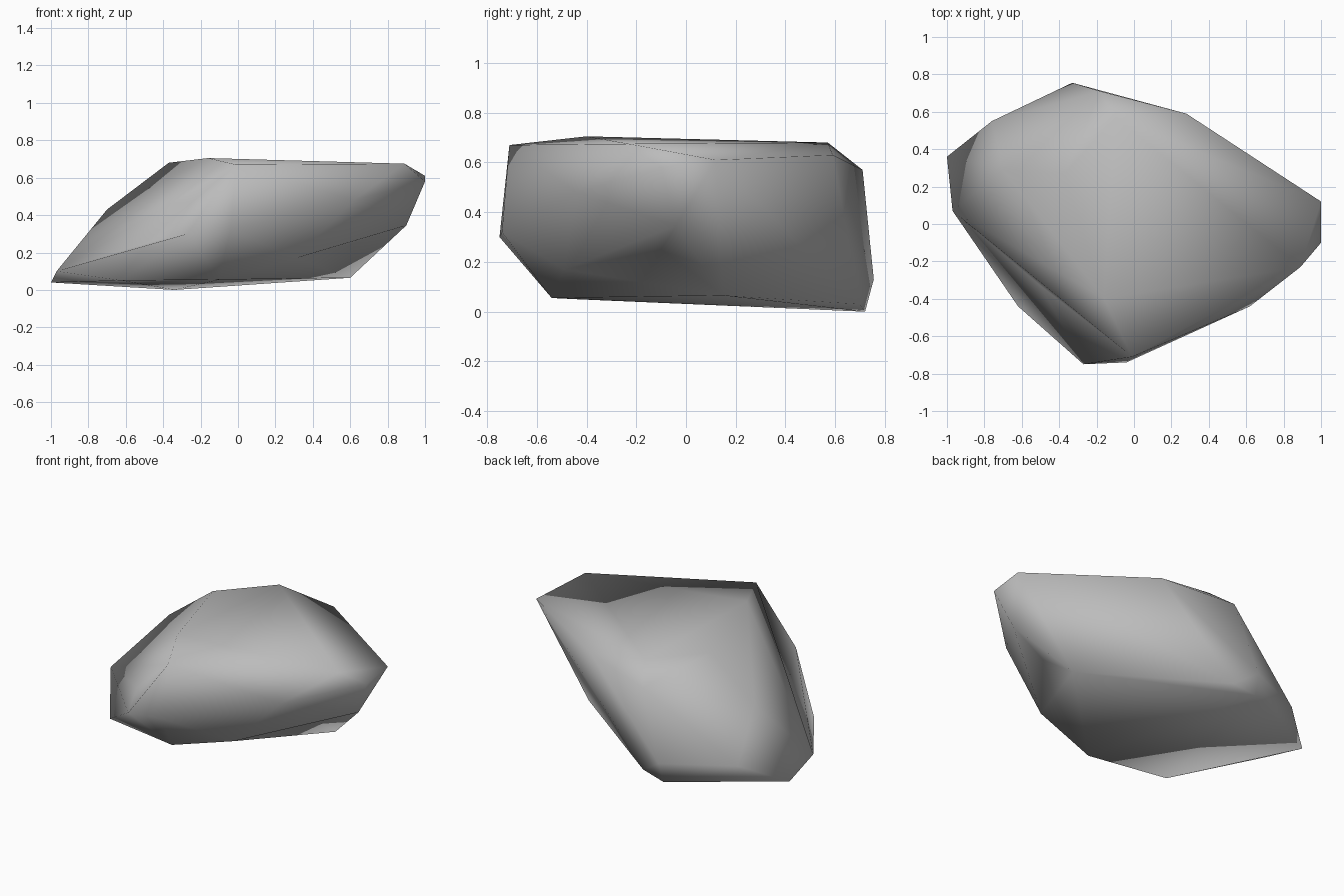
import bpy
import bmesh
from mathutils import Vector
from mathutils.bvhtree import BVHTree

cube = bpy.data.objects.get("Cube")
if cube:
    bpy.data.objects.remove(cube, do_unlink=True)

# Stone colour
stone = bpy.data.materials.new("stone_grey")
stone.use_nodes = True
grey = (0.5, 0.5, 0.5, 1)
stone.diffuse_color = grey
stone.node_tree.nodes["Principled BSDF"].inputs["Base Color"].default_value = grey

# Corners of the boulder, grouped by the part they shape
crown = [(-.16, -.4, .705), (-.37, .27, .68), (-.1, .57, .68),
         (-.01, -.71, .67), (.89, -.23, .675)]
back_shoulder = [(-.18, .71, .57), (.28, .59, .63), (-.7, .29, .43)]
right_tip = [(1, .12, .61), (1, -.1, .58), (.9, -.04, .345), (.62, -.44, .48)]
front_bulge = [(-.27, -.75, .3), (-.04, -.74, .32), (.31, -.49, .17)]
left_toe = [(-1, .36, .04), (-.97, .07, .1), (-.62, -.44, .05), (-.76, .55, .15)]
base = [(-.1, -.54, .055), (.6, .15, .065), (.2, .4, .05),
        (-.18, .7, .03), (-.34, .72, 0), (-.33, .755, .13)]

# Hollows pressed into the skin: left flank and under the right tip
hollows = [(-.5, -.33, .25), (.62, -.1, .25)]


def press_hollow(bm, point):
    """Fan the nearest face around a new corner placed at the point."""
    bm.faces.ensure_lookup_table()
    index = BVHTree.FromBMesh(bm).find_nearest(Vector(point))[2]
    poked = bmesh.ops.poke(bm, faces=[bm.faces[index]])
    poked["verts"][0].co = point


# Wrap the corners in a faceted skin
bm = bmesh.new()
for corner in crown + back_shoulder + right_tip + front_bulge + left_toe + base:
    bm.verts.new(corner)
bmesh.ops.convex_hull(bm, input=bm.verts[:])
loose = [v for v in bm.verts if not v.link_faces]
bmesh.ops.delete(bm, geom=loose, context='VERTS')
bmesh.ops.recalc_face_normals(bm, faces=bm.faces[:])
for hollow in hollows:
    press_hollow(bm, hollow)

# Soft shading over the whole boulder
for face in bm.faces:
    face.smooth = True

mesh = bpy.data.meshes.new("boulder")
bm.to_mesh(mesh)
bm.free()
mesh.materials.append(stone)
boulder = bpy.data.objects.new("boulder", mesh)
bpy.context.collection.objects.link(boulder)
